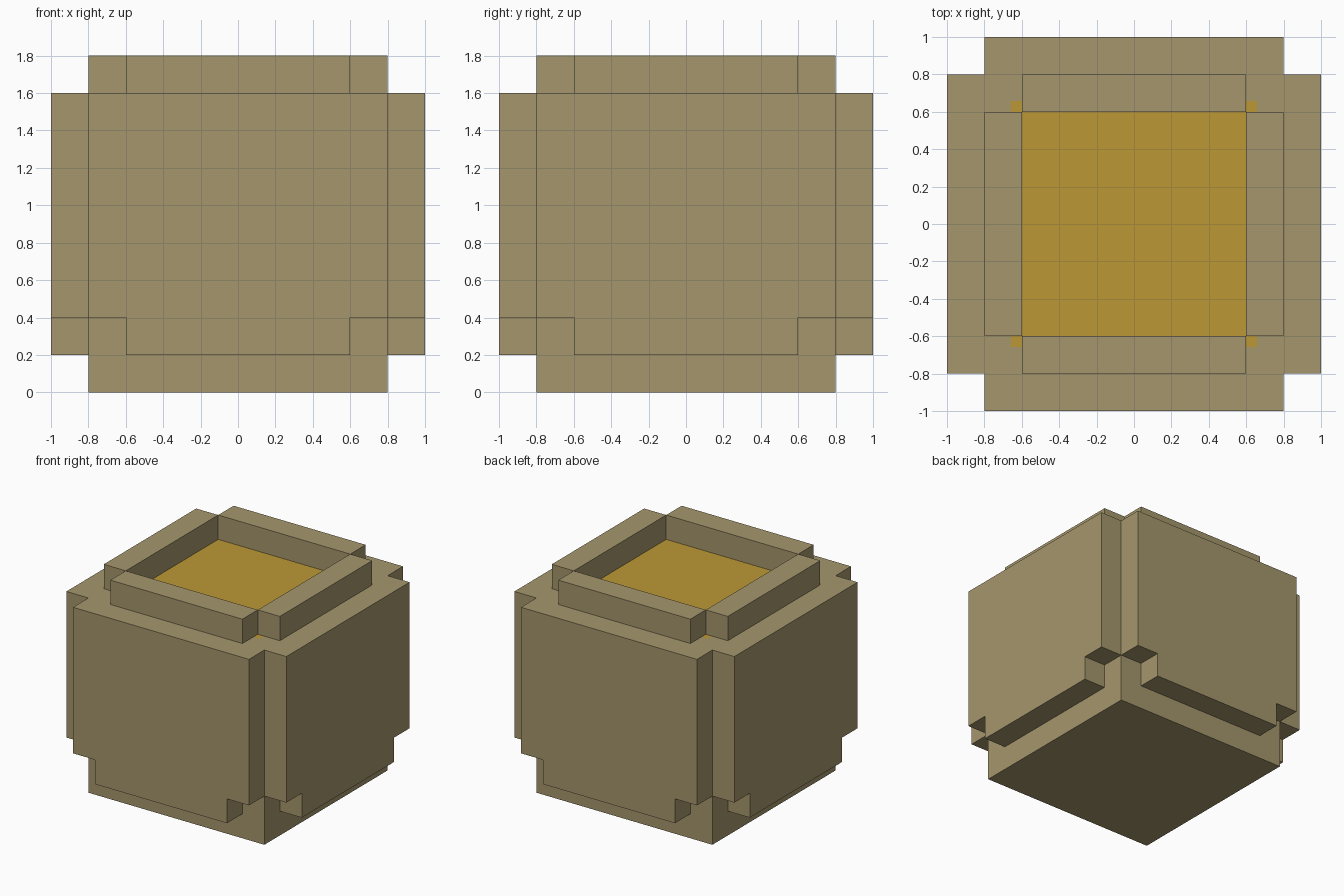
import bpy
import bmesh
from math import pi
from mathutils import Matrix, Vector

default = bpy.data.objects.get("Cube")
if default:
    bpy.data.objects.remove(default, do_unlink=True)


def make_material(name, rgb):
    mat = bpy.data.materials.new(name)
    mat.use_nodes = True
    mat.diffuse_color = (*rgb, 1)
    mat.node_tree.nodes["Principled BSDF"].inputs["Base Color"].default_value = (*rgb, 1)
    return mat


TAN = make_material("tan", (0.376, 0.305, 0.153))
GOLD = make_material("gold", (0.503, 0.314, 0.036))


def add_object(name, bm, materials, turn=0):
    """Turn the mesh about the z axis and link it to the scene."""
    bm.transform(Matrix.Rotation(turn, 4, "Z"))
    bmesh.ops.recalc_face_normals(bm, faces=bm.faces)
    mesh = bpy.data.meshes.new(name)
    bm.to_mesh(mesh)
    bm.free()
    for mat in materials:
        mesh.materials.append(mat)
    obj = bpy.data.objects.new(name, mesh)
    bpy.context.collection.objects.link(obj)


def box(low, high):
    low, high = Vector(low), Vector(high)
    bm = bmesh.new()
    bmesh.ops.create_cube(bm, size=1)
    bmesh.ops.scale(bm, vec=high - low, verts=bm.verts)
    bmesh.ops.translate(bm, vec=(low + high) / 2, verts=bm.verts)
    return bm


def side_panel():
    """Front slab with its lower corners notched."""
    half = [(0.6, 0.2), (0.6, 0.4), (0.8, 0.4), (0.8, 1.6)]
    outline = half + [(-x, z) for x, z in reversed(half)]
    bm = bmesh.new()
    face = bm.faces.new([bm.verts.new((x, -1, z)) for x, z in outline])
    result = bmesh.ops.extrude_face_region(bm, geom=[face], use_keep_orig=True)
    moved = [v for v in result["geom"] if isinstance(v, bmesh.types.BMVert)]
    bmesh.ops.translate(bm, vec=(0, 0.2, 0), verts=moved)
    return bm


# Core block with the gold square inset in its top
core = box((-0.8, -0.8, 0), (0.8, 0.8, 1.6))
core.normal_update()
top = max(core.faces, key=lambda f: f.calc_center_median().z)
bmesh.ops.inset_region(core, faces=[top], thickness=0.2)
top.material_index = 1
add_object("core_block", core, [TAN, GOLD])

# Side panels and rim bars, one of each per side
for i, side in enumerate(["front", "left", "back", "right"]):
    turn = i * pi / 2
    add_object(side + "_panel", side_panel(), [TAN], turn)
    add_object(side + "_rim", box((-0.6, -0.8, 1.6), (0.6, -0.6, 1.8)), [TAN], turn)
